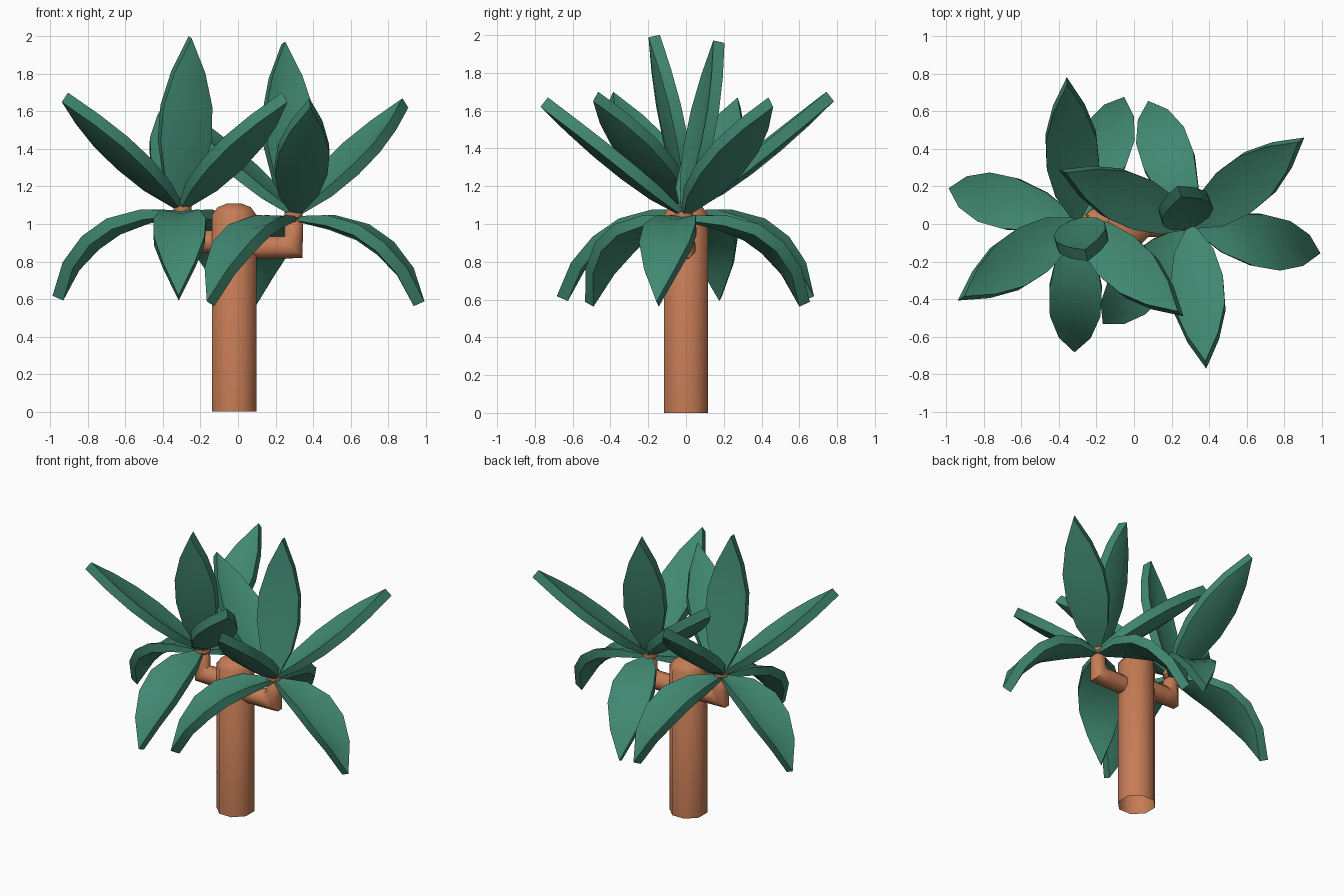
import bpy, bmesh, math
from mathutils import Vector

if "Cube" in bpy.data.objects:
    bpy.data.objects.remove(bpy.data.objects["Cube"])


def material(name, rgb):
    m = bpy.data.materials.new(name)
    m.diffuse_color = (*rgb, 1)
    m.use_nodes = True
    m.node_tree.nodes["Principled BSDF"].inputs["Base Color"].default_value = m.diffuse_color
    return m


GREEN = material("leaf green", (0.052, 0.246, 0.165))
BROWN = material("bark brown", (0.56, 0.20, 0.092))


def finish(bm, name, mat, angle):
    bmesh.ops.remove_doubles(bm, verts=bm.verts, dist=0.0005)
    bmesh.ops.dissolve_degenerate(bm, edges=bm.edges, dist=0.0005)
    bmesh.ops.recalc_face_normals(bm, faces=bm.faces)
    me = bpy.data.meshes.new(name)
    bm.to_mesh(me)
    bm.free()
    me.materials.append(mat)
    ob = bpy.data.objects.new(name, me)
    bpy.context.collection.objects.link(ob)
    bpy.ops.object.select_all(action='DESELECT')
    ob.select_set(True)
    bpy.context.view_layer.objects.active = ob
    bpy.ops.object.shade_smooth_by_angle(angle=math.radians(angle))


def skin(bm, rings, cap_start=True, cap_end=True):
    rows = [[bm.verts.new(p) for p in ring] for ring in rings]
    n = len(rows[0])
    for a, b in zip(rows, rows[1:]):
        for i in range(n):
            j = (i + 1) % n
            bm.faces.new((a[i], a[j], b[j], b[i]))
    if cap_start:
        bm.faces.new(rows[0])
    if cap_end:
        bm.faces.new(rows[-1])


def tube(name, stations, sides=8, cap_start=True):
    """Stations: (centre, axis u, axis v, radius)."""
    rings = []
    for c, u, v, r in stations:
        ring = []
        for i in range(sides):
            a = math.tau * (i + 0.5) / sides
            ring.append(Vector(c) + Vector(u) * r * math.cos(a) + Vector(v) * r * math.sin(a))
        rings.append(ring)
    bm = bmesh.new()
    skin(bm, rings, cap_start)
    finish(bm, name, BROWN, 46)


# Leaf: folded blade swept along a (radius, height) path, pointed at the tip
HALF_WIDTH = [0.015, 0.105, 0.14, 0.135, 0.085, 0.0]
HALF_THICK = [0.012, 0.028, 0.032, 0.032, 0.032, 0.032]
FOLD = 0.22


def leaf(name, base, azimuth, path):
    a = math.radians(azimuth)
    out = Vector((math.cos(a), math.sin(a), 0))
    side = Vector((-math.sin(a), math.cos(a), 0))
    up = Vector((0, 0, 1))
    rings = []
    for i, (r, z) in enumerate(path):
        p, q = path[max(i - 1, 0)], path[min(i + 1, len(path) - 1)]
        t = Vector((q[0] - p[0], q[1] - p[1])).normalized()
        nrm = up * t.x - out * t.y
        c = Vector(base) + out * r + up * z
        w, h = side * HALF_WIDTH[i], nrm * HALF_THICK[i]
        drop = -nrm * HALF_WIDTH[i] * FOLD
        rings.append([c + w + h, c + drop + h, c - w + h,
                      c - w - h, c + drop - h, c + w - h])
    bm = bmesh.new()
    skin(bm, rings, cap_end=False)
    finish(bm, name, GREEN, 32)


def straight(r, z):
    return [(r * k / 5, z * k / 5) for k in range(6)]


DROOP = [(0, -0.02), (0.19, -0.03), (0.36, -0.08), (0.49, -0.17), (0.60, -0.30), (0.675, -0.475)]
RISING = straight(0.745, 0.595)
UPRIGHT = straight(0.195, 0.915)

# Trunk: open at the bottom, chamfered top
X, Y, Z = (1, 0, 0), (0, 1, 0), (0, 0, 1)
tube("trunk", [((-0.02, 0, z), X, Y, r) for z, r in
               ((0, 0.127), (1.05, 0.127), (1.09, 0.095), (1.11, 0.04))], cap_start=False)

# Two crowns: branch side, y, top height, azimuths of drooping / rising / upright leaves
crowns = [("left", -1, 0.02, 1.08, (166, 269, 69), (94, 214, 318), -75),
          ("right", 1, -0.01, 1.05, (-12, 109, 228), (276, 38, 157), 109)]
for label, s, y, top, droops, rises, upright in crowns:
    cx = 0.297 * s
    zb = top - 0.175
    R = 0.064
    # Branch: horizontal arm, mitred elbow, upright stub with narrow neck
    tube(label + "_branch", [
        ((0.02 * s, y, zb), Y, Z, R),
        ((cx - 0.06 * s, y, zb), Y, Z, R),
        ((cx - 0.01 * s, y, zb), Y, (-0.95 * s, 0, 0.95), R),
        ((cx, y, zb + 0.06), Y, (-s, 0, 0), 0.053),
        ((cx, y, top - 0.05), Y, (-s, 0, 0), 0.053),
        ((cx, y, top - 0.03), Y, (-s, 0, 0), 0.033),
        ((cx, y, top - 0.015), Y, (-s, 0, 0), 0.052),
        ((cx, y, top + 0.015), Y, (-s, 0, 0), 0.052)])
    base = (0.305 * s, y, top)
    for i, az in enumerate(droops):
        leaf(f"{label}_drooping_leaf_{i + 1}", base, az, DROOP)
    for i, az in enumerate(rises):
        leaf(f"{label}_rising_leaf_{i + 1}", base, az, RISING)
    leaf(label + "_upright_leaf", base, upright, UPRIGHT)
